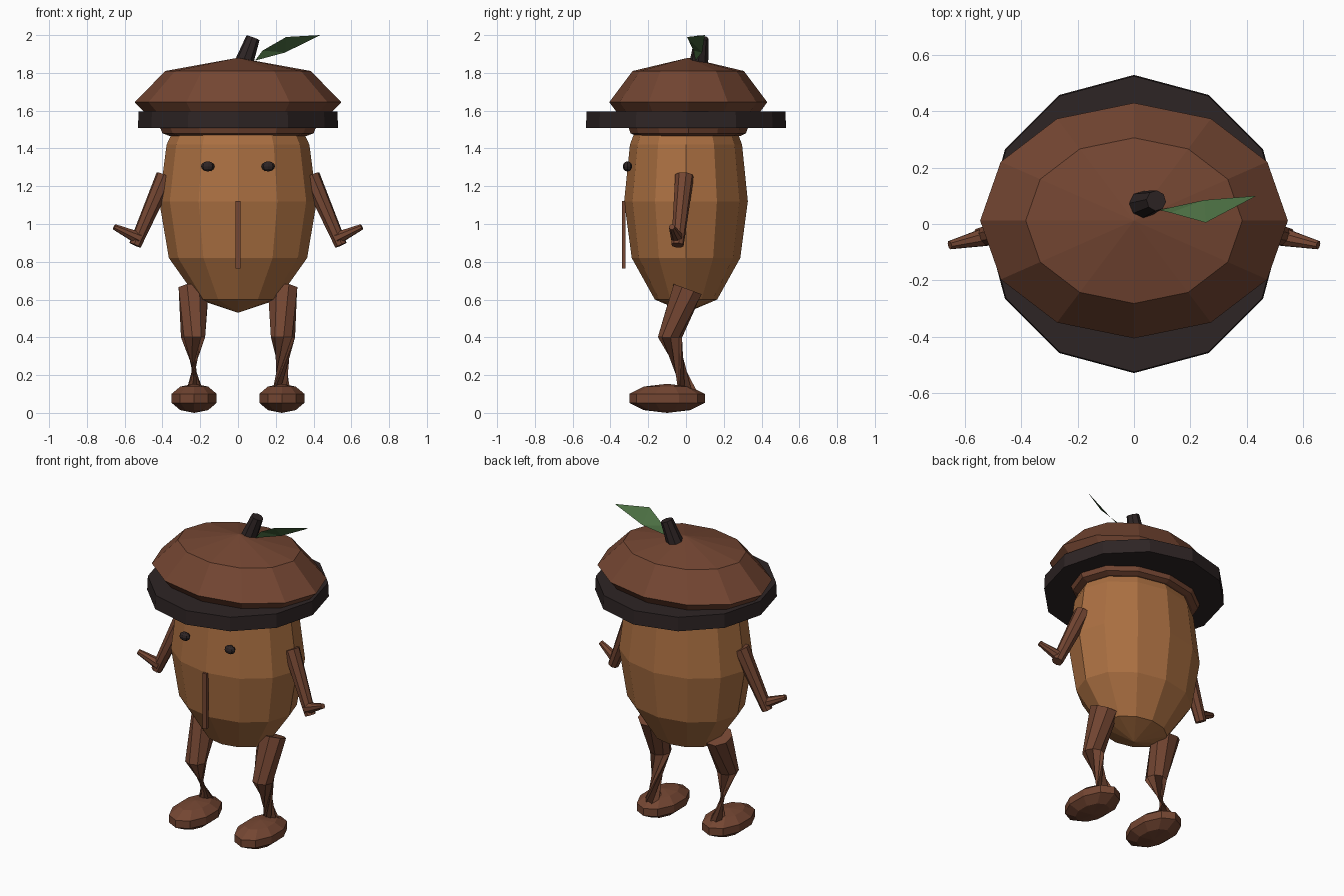
import bpy, bmesh, math
from mathutils import Vector

if "Cube" in bpy.data.objects:
    bpy.data.objects.remove(bpy.data.objects["Cube"])


def material(name, rgb):
    m = bpy.data.materials.new(name)
    m.diffuse_color = (*rgb, 1)
    m.use_nodes = True
    m.node_tree.nodes["Principled BSDF"].inputs["Base Color"].default_value = m.diffuse_color
    return m


TAN = material("nut_tan", (0.41, 0.162, 0.054))
BROWN = material("bark_brown", (0.174, 0.061, 0.032))
DARK = material("dark_rim", (0.027, 0.018, 0.018))
GREEN = material("leaf_green", (0.07, 0.156, 0.054))


def finish(name, bm, mat, recalc=True):
    if recalc:
        bmesh.ops.recalc_face_normals(bm, faces=bm.faces)
    me = bpy.data.meshes.new(name)
    bm.to_mesh(me)
    bm.free()
    me.materials.append(mat)
    ob = bpy.data.objects.new(name, me)
    bpy.context.collection.objects.link(ob)
    return ob


def loft(name, rings, mat):
    """Join rings of coordinates; a ring of one point closes to a pole."""
    bm = bmesh.new()
    vs = [[bm.verts.new(p) for p in ring] for ring in rings]
    for a, b in zip(vs, vs[1:]):
        n = max(len(a), len(b))
        for i in range(n):
            j = (i + 1) % n
            quad = [a[i % len(a)], a[j % len(a)], b[j % len(b)], b[i % len(b)]]
            bm.faces.new(list(dict.fromkeys(quad)))
    for end in (vs[0], vs[-1]):
        if len(end) > 2:
            bm.faces.new(end)
    return finish(name, bm, mat)


def lathe(name, profile, mat, ratio=1.0, cy=0.0, n=12):
    """Turn (radius, z) points around z, squashed in y by ratio."""
    rings = []
    for r, z in profile:
        if r == 0:
            rings.append([(0, cy, z)])
        else:
            rings.append([(r * math.cos(k * math.tau / n),
                           cy + ratio * r * math.sin(k * math.tau / n), z)
                          for k in range(n)])
    return loft(name, rings, mat)


def tube(name, path, radii, mat, n=8):
    """Tapered limb through the path points."""
    pts = [Vector(p) for p in path]
    rings = []
    for i, (p, r) in enumerate(zip(pts, radii)):
        t = Vector()
        if i > 0:
            t += (p - pts[i - 1]).normalized()
        if i < len(pts) - 1:
            t += (pts[i + 1] - p).normalized()
        q = t.to_track_quat('Z', 'Y')
        rings.append([p + q @ Vector((r * math.cos((k + 0.5) * math.tau / n),
                                      r * math.sin((k + 0.5) * math.tau / n), 0))
                      for k in range(n)])
    return loft(name, rings, mat)


def ball(name, centre, size, mat, u, v):
    bm = bmesh.new()
    bmesh.ops.create_uvsphere(bm, u_segments=u, v_segments=v, radius=1)
    for vert in bm.verts:
        vert.co = Vector(centre) + Vector(a * b for a, b in zip(vert.co, size))
    return finish(name, bm, mat)


# nut body, cap and cap rim
lathe("body", [(0, 0.53), (0.21, 0.6), (0.366, 0.82), (0.417, 1.12),
               (0.378, 1.42), (0.34, 1.5), (0, 1.52)], TAN, 0.785)
lathe("cap", [(0, 1.47), (0.365, 1.467), (0.4, 1.48), (0.41, 1.505),
              (0.547, 1.645), (0.385, 1.81), (0, 1.88)], BROWN, 0.765, 0.012)
lathe("cap_rim", [(0.53, 1.507), (0.526, 1.595)], DARK)

# stem on the cap
tube("stem", [(0.03, 0.068, 1.85), (0.079, 0.083, 1.985)], [0.05, 0.037], DARK)

# folded leaf beside the stem
bm = bmesh.new()
base, bend, side, tip, under = [bm.verts.new(p) for p in (
    (0.09, 0.05, 1.865), (0.13, 0.04, 1.918), (0.255, 0.005, 1.99),
    (0.435, 0.1, 2.0), (0.25, 0.085, 1.908))]
bm.faces.new((base, under, bend))
bm.faces.new((bend, under, side))
bm.faces.new((side, under, tip))
for f in bm.faces:
    f.normal_update()
    if f.normal.z < 0:
        f.normal_flip()
finish("leaf", bm, GREEN, recalc=False)

# long thin nose strip
bm = bmesh.new()
bmesh.ops.create_cube(bm, size=1)
for v in bm.verts:
    v.co = (v.co.x * 0.026, -0.33 + v.co.y * 0.02, 0.943 + v.co.z * 0.355)
finish("nose", bm, BROWN)

# paired parts
for s, tag in ((1, "right"), (-1, "left")):
    ball("eye_" + tag, (s * 0.16, -0.31, 1.305), (0.036, 0.025, 0.027), DARK, 8, 6)
    tube("arm_" + tag, [(s * 0.385, -0.008, 1.255), (s * 0.545, -0.045, 0.888)],
         [0.05, 0.033], BROWN)
    tube("finger_" + tag, [(s * 0.525, -0.045, 0.925), (s * 0.655, -0.075, 0.985)],
         [0.035, 0.016], BROWN)
    tube("leg_" + tag, [(s * 0.235, 0.008, 0.655), (s * 0.238, -0.085, 0.4),
                        (s * 0.23, 0.01, 0.1)], [0.085, 0.064, 0.052], BROWN)
    ball("foot_" + tag, (s * 0.232, -0.1, 0.077), (0.132, 0.21, 0.077), BROWN, 10, 5)
